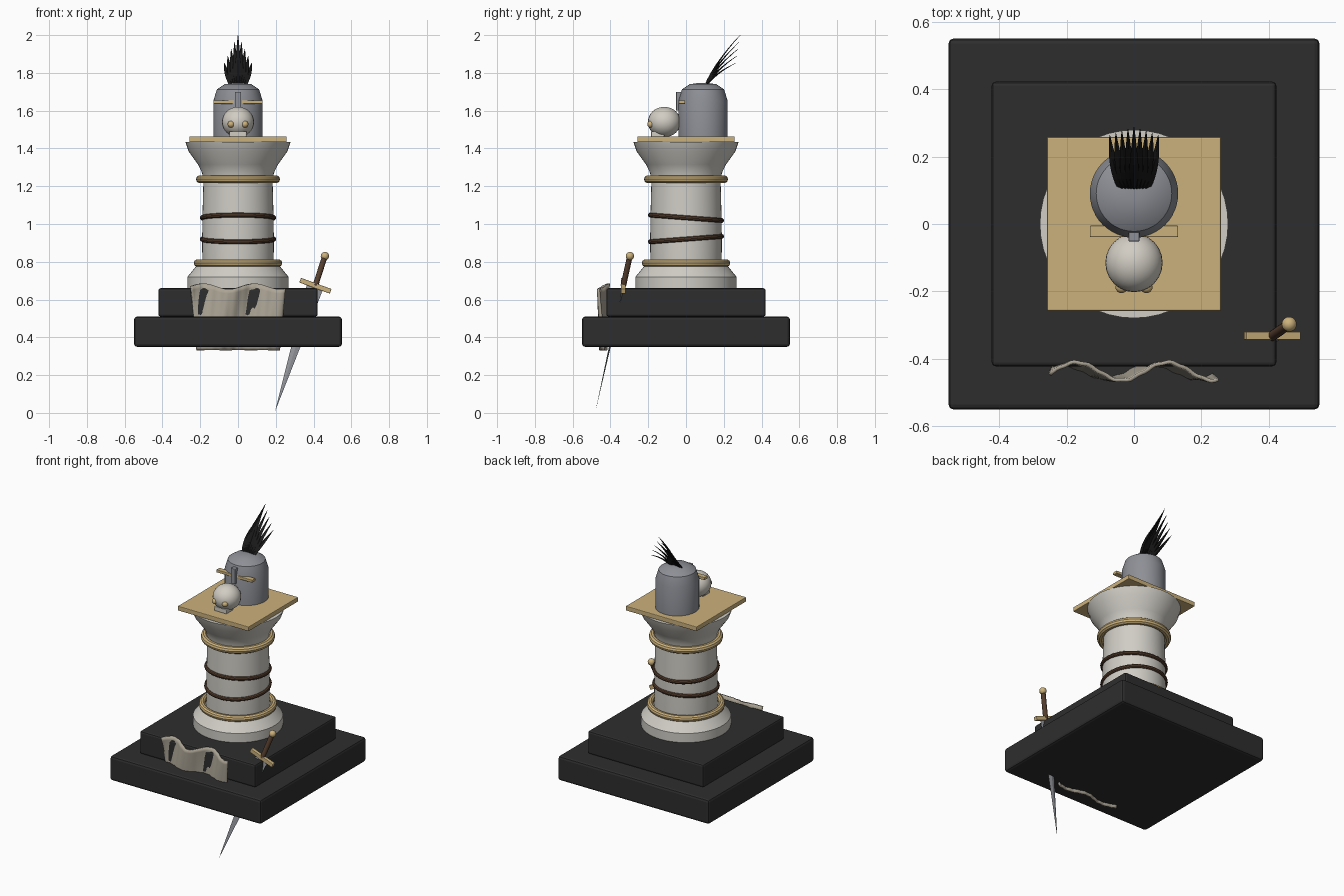
import bpy, bmesh, math
from mathutils import Vector

if "Cube" in bpy.data.objects:
    bpy.data.objects.remove(bpy.data.objects["Cube"])

def mat(name, c):
    m = bpy.data.materials.new(name)
    m.diffuse_color = (*c, 1)
    m.use_nodes = True
    m.node_tree.nodes["Principled BSDF"].inputs["Base Color"].default_value = m.diffuse_color
    return m

BLACK = mat("black stone", (0.027, 0.027, 0.027))
MARBLE = mat("pale marble", (0.63, 0.61, 0.56))
BONE = mat("bone", (0.64, 0.61, 0.55))
GOLD = mat("gold", (0.60, 0.44, 0.20))
STEEL = mat("steel", (0.27, 0.28, 0.31))
BROWN = mat("brown leather", (0.095, 0.05, 0.028))
CLOTH = mat("worn cloth", (0.41, 0.37, 0.30))
PLUME = mat("black feather", (0.010, 0.010, 0.010))

def finish(o, name, m, smooth=True, bevel=0):
    o.name = name
    o.data.materials.append(m)
    if bevel:
        b = o.modifiers.new("bevel", 'BEVEL')
        b.width, b.segments = bevel, 2
    if smooth:
        bpy.ops.object.select_all(action='DESELECT')
        o.select_set(True)
        bpy.context.view_layer.objects.active = o
        bpy.ops.object.shade_smooth_by_angle(angle=math.radians(32))
    return o

def box(name, m, c, size, bevel=0):
    bpy.ops.mesh.primitive_cube_add(size=1, location=c)
    o = bpy.context.object
    o.scale = size
    bpy.ops.object.transform_apply(location=False, rotation=False, scale=True)
    return finish(o, name, m, False, bevel)

def ball(name, m, c, r):
    bpy.ops.mesh.primitive_uv_sphere_add(segments=24, ring_count=16, radius=1, location=c)
    o = bpy.context.object
    o.scale = r
    return finish(o, name, m)

def torus(name, m, z, R, r, tilt=0):
    bpy.ops.mesh.primitive_torus_add(major_radius=R, minor_radius=r, major_segments=48,
                                     minor_segments=10, location=(0, 0, z), rotation=(tilt, 0, 0))
    return finish(bpy.context.object, name, m)

def build(name, bm, m, smooth=True):
    bmesh.ops.recalc_face_normals(bm, faces=bm.faces)
    me = bpy.data.meshes.new(name)
    bm.to_mesh(me)
    bm.free()
    o = bpy.data.objects.new(name, me)
    bpy.context.collection.objects.link(o)
    return finish(o, name, m, smooth)

def lathe(name, m, prof, cy=0, n=48):
    bm = bmesh.new()
    rings = [[bm.verts.new((r * math.cos(2 * math.pi * i / n), cy + r * math.sin(2 * math.pi * i / n), z))
              for i in range(n)] for r, z in prof]
    for a, b in zip(rings, rings[1:]):
        for i in range(n):
            bm.faces.new((a[i], a[(i + 1) % n], b[(i + 1) % n], b[i]))
    bm.faces.new(rings[0])
    bm.faces.new(rings[-1])
    return build(name, bm, m)

def rod(name, m, a, b, r):
    a, b = Vector(a), Vector(b)
    bpy.ops.mesh.primitive_cylinder_add(vertices=16, radius=r, depth=(b - a).length, location=(a + b) / 2)
    o = bpy.context.object
    o.rotation_euler = (b - a).to_track_quat('Z', 'Y').to_euler()
    return finish(o, name, m)

# stepped plinth
box("lower_step", BLACK, (0, 0, 0.43), (1.1, 1.1, 0.16), 0.015)
box("upper_step", BLACK, (0, 0, 0.585), (0.844, 0.844, 0.15), 0.012)

# column
lathe("column_foot", MARBLE, [(0.268, 0.655), (0.268, 0.72), (0.215, 0.785)])
lathe("column_shaft", MARBLE, [(0.188, 0.76), (0.190, 0.9), (0.188, 1.05), (0.182, 1.27)])
lathe("capital", MARBLE, [(0.185, 1.225), (0.19, 1.27), (0.212, 1.315), (0.262, 1.385), (0.279, 1.435)])
torus("lower_band", GOLD, 0.793, 0.214, 0.02)
torus("upper_band", GOLD, 1.237, 0.2, 0.022)
torus("lower_cord", BROWN, 0.92, 0.189, 0.013, 0.075)
torus("upper_cord", BROWN, 1.033, 0.189, 0.013, -0.075)
box("top_plate", GOLD, (0, 0, 1.449), (0.516, 0.516, 0.03), 0.004)

# helmet
lathe("helmet", STEEL, [(0.131, 1.464), (0.131, 1.65), (0.112, 1.712), (0.07, 1.74), (0.02, 1.747)], 0.09)
box("brow_bar", GOLD, (0, -0.022, 1.645), (0.262, 0.034, 0.018), 0.003)
box("nose_guard", STEEL, (0, -0.037, 1.65), (0.032, 0.03, 0.1), 0.003)

# plume of curved blades, shorter towards the sides
bm = bmesh.new()
for i in range(-4, 5):
    s = abs(i)
    p0 = Vector((i * 0.008, 0.105, 1.735))
    p2 = Vector((i * 0.018, 0.287 - s * 0.006, 2.0 - s * 0.037))
    p1 = Vector((i * 0.016, 0.16, 1.865 - s * 0.016))
    prev = None
    for k in range(9):
        t = k / 8
        p = p0 * (1 - t) ** 2 + p1 * 2 * t * (1 - t) + p2 * t * t
        d = (p1 - p0) * (1 - t) + (p2 - p1) * t
        nrm = Vector((0, -d.z, d.y)).normalized()
        w = 0.015 * (1 - t ** 2.2) + 0.001
        h = 0.006 * (1 - t) + 0.001
        ring = [bm.verts.new(p + o) for o in (Vector((w, 0, 0)), nrm * h, Vector((-w, 0, 0)), nrm * -h)]
        if prev:
            for j in range(4):
                bm.faces.new((prev[j], prev[(j + 1) % 4], ring[(j + 1) % 4], ring[j]))
        else:
            bm.faces.new(ring)
        prev = ring
    bm.faces.new(prev)
build("plume", bm, PLUME, False)

# skull
ball("skull", BONE, (0, -0.115, 1.54), (0.085, 0.087, 0.08))
box("jaw", BONE, (0, -0.15, 1.477), (0.09, 0.07, 0.028), 0.004)
for side, x in (("left", -0.037), ("right", 0.037)):
    ball(side + "_eye", GOLD, (x, -0.187, 1.528), (0.018, 0.018, 0.018))

# sword driven through the plinth
TIP, END = Vector((0.195, -0.48, 0.005)), Vector((0.46, -0.297, 0.83))
at = lambda t: TIP.lerp(END, t)
axis = (END - TIP).normalized()
cross = Vector((axis.z, 0, -axis.x)).normalized()
thick = axis.cross(cross).normalized()
bm = bmesh.new()
top = at(0.81)
base = [bm.verts.new(top + v) for v in (cross * 0.045, thick * 0.009, cross * -0.045, thick * -0.009)]
tip = bm.verts.new(TIP)
for j in range(4):
    bm.faces.new((base[j], base[(j + 1) % 4], tip))
bm.faces.new(base)
build("sword_blade", bm, STEEL, False)
guard = box("sword_guard", GOLD, at(0.81), (0.172, 0.024, 0.026), 0.003)
guard.rotation_euler = (0, math.atan2(axis.x, axis.z) + 0.04, 0)
rod("sword_grip", BROWN, at(0.81), at(0.985), 0.015)
ball("sword_pommel", GOLD, END, (0.022, 0.022, 0.022))

# draped cloth with folds that fade downwards
bm = bmesh.new()
NX, NZ = 48, 14
grid = []
for k in range(NZ + 1):
    t = k / NZ
    row = []
    for i in range(NX + 1):
        u = i / NX * 2 - 1
        x = u * (0.25 - 0.03 * t)
        ph = 2 * math.pi * (x - 0.1 + 0.09 * t) / 0.27
        y = -0.437 + (0.027 - 0.012 * t) * math.cos(ph) + 0.002 * math.sin(x * 130 + t * 4)
        z = (0.67 + 0.015 * math.cos(ph + 0.3)) * (1 - t) + 0.332 * t
        row.append(bm.verts.new((x, y, z)))
    grid.append(row)
for a, b in zip(grid, grid[1:]):
    for i in range(NX):
        bm.faces.new((a[i], b[i], b[i + 1], a[i + 1]))
cloth = build("draped_cloth", bm, CLOTH)
sol = cloth.modifiers.new("thickness", 'SOLIDIFY')
sol.thickness, sol.offset = 0.011, 0
